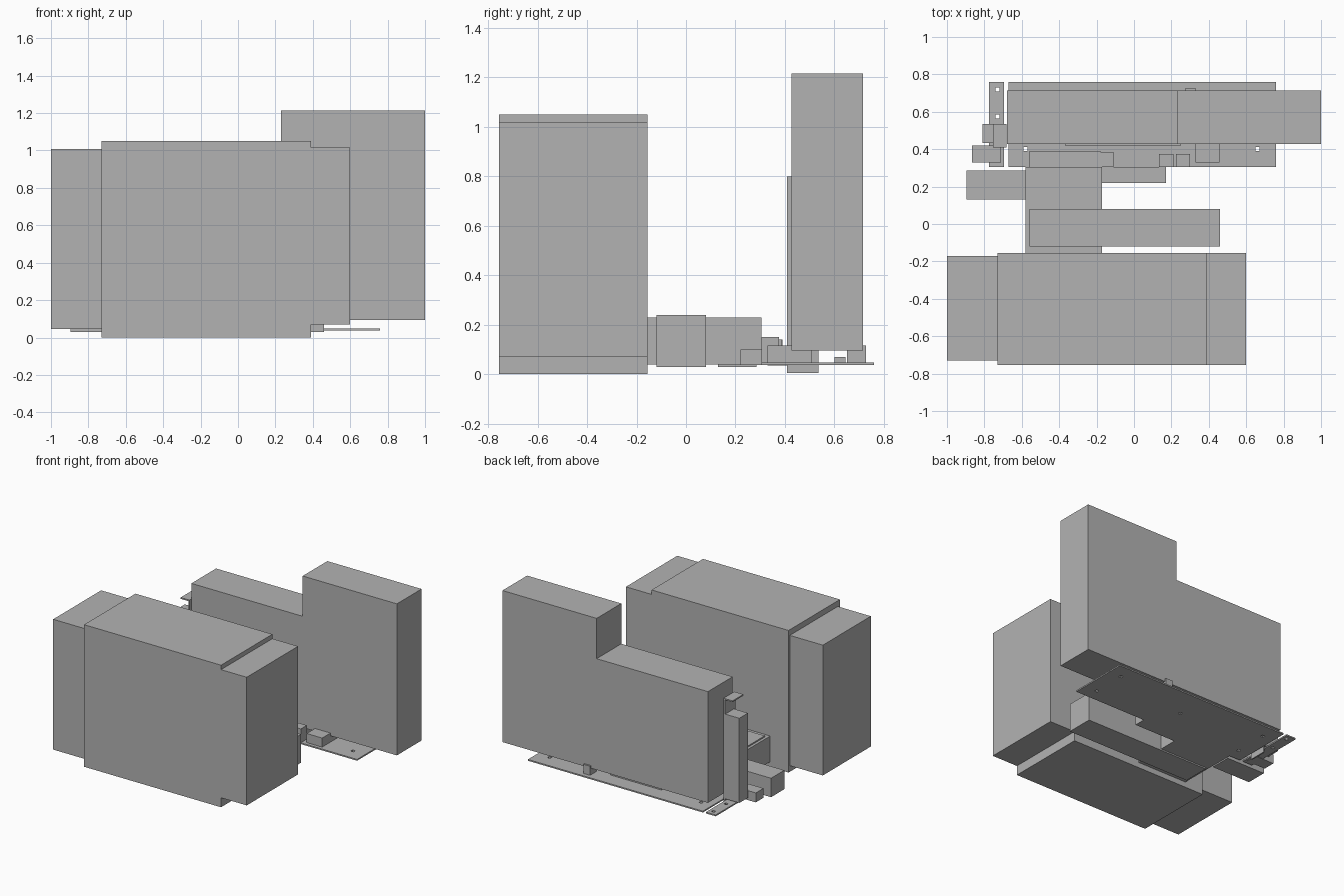
import bpy
import bmesh

if "Cube" in bpy.data.objects:
    bpy.data.objects.remove(bpy.data.objects["Cube"], do_unlink=True)

grey = bpy.data.materials.new("plain_grey")
grey.use_nodes = True
grey.diffuse_color = (0.45, 0.45, 0.45, 1)
grey.node_tree.nodes["Principled BSDF"].inputs["Base Color"].default_value = (0.45, 0.45, 0.45, 1)


def finish(name, bm):
    bmesh.ops.recalc_face_normals(bm, faces=bm.faces)
    mesh = bpy.data.meshes.new(name)
    bm.to_mesh(mesh)
    bm.free()
    mesh.materials.append(grey)
    obj = bpy.data.objects.new(name, mesh)
    bpy.context.collection.objects.link(obj)
    return obj


def box(name, x, y, z):
    """Box from its (low, high) range on each axis."""
    bm = bmesh.new()
    bmesh.ops.create_cube(bm, size=1)
    for v in bm.verts:
        for axis, (low, high) in enumerate((x, y, z)):
            v.co[axis] = high if v.co[axis] > 0 else low
    return finish(name, bm)


def prism(name, outline, y):
    """Extrude an x-z outline along y."""
    bm = bmesh.new()
    face = bm.faces.new([bm.verts.new((px, y[0], pz)) for px, pz in outline])
    new = bmesh.ops.extrude_face_region(bm, geom=[face])["geom"]
    moved = [g for g in new if isinstance(g, bmesh.types.BMVert)]
    bmesh.ops.translate(bm, verts=moved, vec=(0, y[1] - y[0], 0))
    return finish(name, bm)


def drill(plate, spots, size=0.022):
    """Cut square mounting holes through a plate."""
    for px, py in spots:
        h = size / 2
        cutter = box("hole_cutter", (px - h, px + h), (py - h, py + h), (0, 0.1))
        cutter.hide_render = True
        mod = plate.modifiers.new("hole", "BOOLEAN")
        mod.operation = "DIFFERENCE"
        mod.solver = "EXACT"
        mod.object = cutter
        bpy.context.view_layer.objects.active = plate
        bpy.ops.object.modifier_apply(modifier=mod.name)
        bpy.data.objects.remove(cutter, do_unlink=True)


# Front housing with its two end blocks
front_y = (-0.755, -0.155)
box("front_housing", (-0.73, 0.39), front_y, (0, 1.05))
box("front_left_end", (0.39, 0.6), front_y, (0.07, 1.017))
box("front_right_end", (-1, -0.73), (-0.73, -0.17), (0.045, 1.008))

# Stepped rear housing
prism("rear_housing", [(-0.68, 0.095), (1, 0.095), (1, 1.215),
                       (0.23, 1.215), (0.23, 0.917), (-0.68, 0.917)], (0.427, 0.715))

# Base boards with mounting holes
board_z = (0.038, 0.048)
main_board = box("main_board", (-0.67, 0.76), (0.305, 0.76), board_z)
drill(main_board, [(0.66, 0.4), (0.66, 0.65), (0.04, 0.53), (-0.58, 0.4), (-0.58, 0.65)])
side_board = box("side_board", (-0.775, -0.695), (0.305, 0.76), board_z)
drill(side_board, [(-0.73, 0.72), (-0.73, 0.575)])

# Blocks between the housings
box("link_block", (-0.58, -0.17), (-0.155, 0.305), (0.04, 0.23))
box("cross_block", (-0.56, 0.46), (-0.12, 0.08), (0.03, 0.24))
box("side_connector", (-0.895, -0.58), (0.13, 0.285), (0.03, 0.17))
box("front_tab", (-0.17, 0.17), (0.22, 0.305), (0.038, 0.1))

# Parts standing on the boards
box("wide_socket", (-0.56, -0.18), (0.305, 0.39), (0.048, 0.14))
box("narrow_socket", (-0.18, -0.11), (0.305, 0.385), (0.048, 0.14))
for i, x in enumerate((0.135, 0.225)):
    box(f"small_socket_{i + 1}", (x, x + 0.075), (0.305, 0.375), (0.048, 0.15))
box("left_socket", (0.33, 0.457), (0.33, 0.51), (0.048, 0.115))
box("rear_tab", (0.275, 0.33), (0.65, 0.728), (0.048, 0.115))
box("rear_strip", (-0.25, 0.165), (0.6, 0.645), (0.048, 0.07))
box("front_pad", (-0.37, 0.25), (0.42, 0.51), (0.048, 0.09))
box("right_socket", (-0.865, -0.71), (0.33, 0.42), (0.035, 0.105))

# Right post and the bent bracket beside it
box("right_post", (-0.81, -0.695), (0.433, 0.535), (0.06, 0.686))
prism("bent_bracket", [(-0.682, 0.005), (-0.682, 0.8), (-0.755, 0.8),
                       (-0.755, 0.79), (-0.692, 0.79), (-0.692, 0.005)], (0.408, 0.535))
